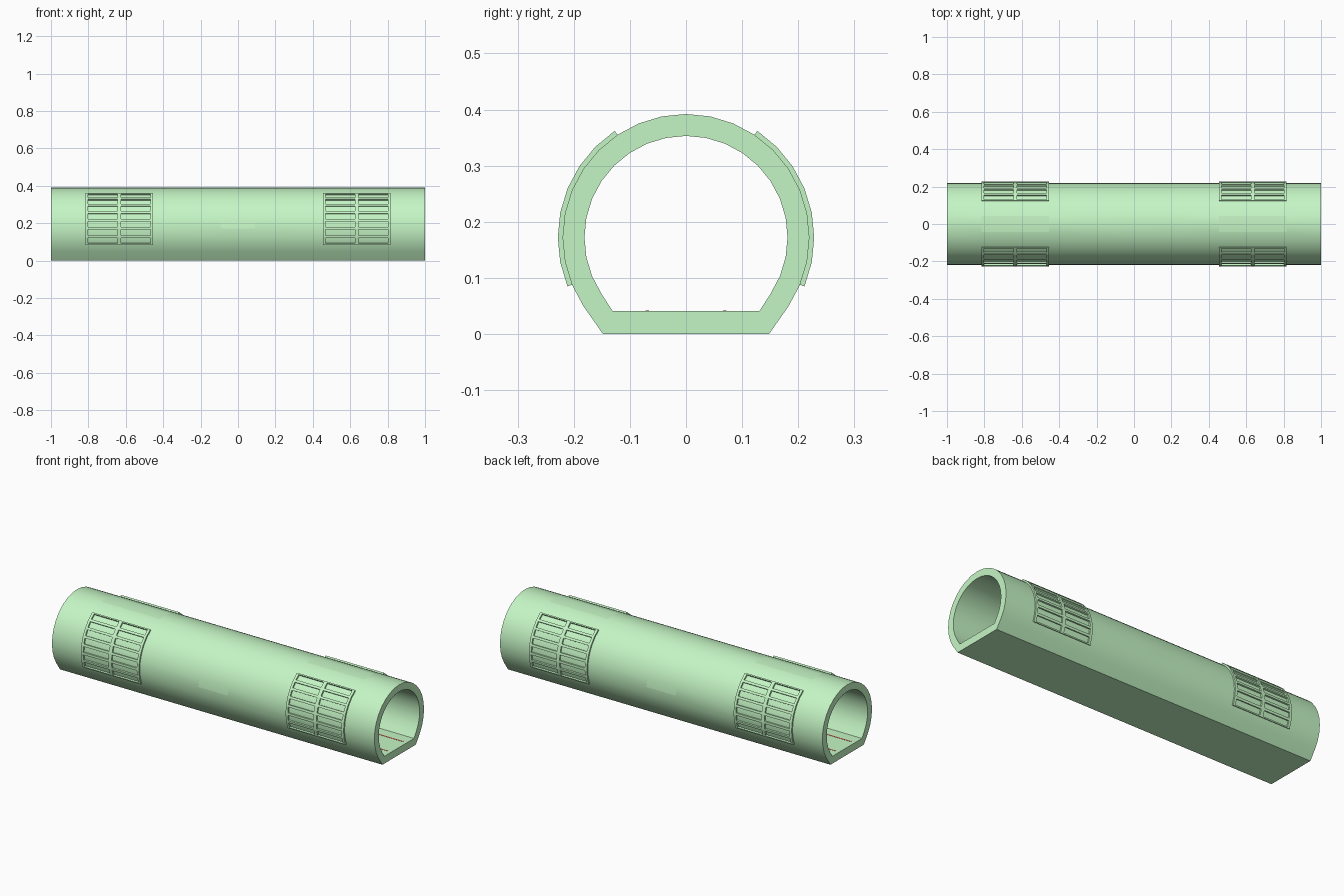
import bpy, bmesh, math

if "Cube" in bpy.data.objects:
    bpy.data.objects.remove(bpy.data.objects["Cube"])

CZ, R, RI = 0.172, 0.22, 0.181      # tube centre height, outer and inner radius
STEP = math.radians(11.25)          # one facet of the 32-sided round


def material(name, rgb):
    m = bpy.data.materials.new(name)
    m.diffuse_color = (*rgb, 1)
    m.use_nodes = True
    m.node_tree.nodes["Principled BSDF"].inputs["Base Color"].default_value = m.diffuse_color
    return m


GREEN = material("green", (0.56, 0.92, 0.56))
RED = material("red", (0.8, 0.08, 0.08))


def unit(u):
    """Point on the unit 32-gon, u counted in facets from +y."""
    k = math.floor(u)
    t = u - k
    a, b = k * STEP, (k + 1) * STEP
    return (math.cos(a) * (1 - t) + math.cos(b) * t,
            math.sin(a) * (1 - t) + math.sin(b) * t)


def finish(bm, name, mat=None):
    bmesh.ops.recalc_face_normals(bm, faces=bm.faces)
    me = bpy.data.meshes.new(name)
    bm.to_mesh(me)
    bm.free()
    ob = bpy.data.objects.new(name, me)
    bpy.context.collection.objects.link(ob)
    if mat:
        me.materials.append(mat)
    bpy.ops.object.select_all(action='DESELECT')
    ob.select_set(True)
    bpy.context.view_layer.objects.active = ob
    bpy.ops.object.shade_smooth_by_angle(angle=math.radians(30))
    return ob


def extrude_radial(bm, faces, factor):
    """Extrude faces and scale the new ones about the tube axis."""
    geom = bmesh.ops.extrude_face_region(bm, geom=faces)["geom"]
    for v in [g for g in geom if isinstance(g, bmesh.types.BMVert)]:
        v.co.y *= factor
        v.co.z = CZ + (v.co.z - CZ) * factor
    return [g for g in geom if isinstance(g, bmesh.types.BMFace)]


def shell(name, xs, us, r0, r1, mat=None, hole=lambda i, j: False):
    """Curved slab between radii r0 and r1, with optional open cells."""
    bm = bmesh.new()
    grid = []
    for x in xs:
        pts = [unit(u) for u in us]
        grid.append([bm.verts.new((x, y * r0, CZ + z * r0)) for y, z in pts])
    for i in range(len(xs) - 1):
        for j in range(len(us) - 1):
            if not hole(i, j):
                bm.faces.new((grid[i][j], grid[i + 1][j],
                              grid[i + 1][j + 1], grid[i][j + 1]))
    extrude_radial(bm, bm.faces[:], r1 / r0)
    return finish(bm, name, mat)


# Tube with flat base, and recesses for the centre band and roof windows
def profile(r, half, z0):
    arc = [(r * unit(k)[0], CZ + r * unit(k)[1]) for k in range(-3, 20)]
    return [(half, z0)] + arc + [(-half, z0)]


xs = [-1, -0.815, -0.455, -0.09, 0.09, 0.455, 0.815, 1]
outer, inner = profile(R, 0.148, 0), profile(RI, 0.131, 0.041)
n = len(outer)
bm = bmesh.new()
ro = [[bm.verts.new((x, y, z)) for y, z in outer] for x in xs]
ri = [[bm.verts.new((x, y, z)) for y, z in inner] for x in xs]
recess = []
for s in range(len(xs) - 1):
    for i in range(n):
        j = (i + 1) % n
        f = bm.faces.new((ro[s][i], ro[s][j], ro[s + 1][j], ro[s + 1][i]))
        bm.faces.new((ri[s][i], ri[s + 1][i], ri[s + 1][j], ri[s][j]))
        if (s == 3 and 4 <= i <= 19) or (s in (1, 5) and i in (11, 12)):
            recess.append(f)
for s in (0, -1):
    for i in range(n):
        j = (i + 1) % n
        bm.faces.new((ro[s][i], ro[s][j], ri[s][j], ri[s][i]))
RG = 0.215
floor = extrude_radial(bm, recess, RG / R)
bmesh.ops.delete(bm, geom=floor, context='FACES')
finish(bm, "tube_hull", GREEN)

# Grey centre band and roof windows, sunk just below the hull
shell("centre_band", [-0.09, 0.09], list(range(0, 17)), 0.205, RG)
for side, x0 in (("left", -0.815), ("right", 0.455)):
    shell("roof_window_" + side, [x0, x0 + 0.36], [7, 8, 9], 0.205, RG)

# Raised vent panels: seven slots high, two columns wide
M = 0.15
rows = [-2] + [k + t for k in range(-2, 5) for t in (M, 1 - M, 1)]
for side, x0 in (("left", -0.815), ("right", 0.455)):
    cols = [x0 + d for d in (0, 0.014, 0.17, 0.19, 0.346, 0.36)]
    for face in ("front", "back"):
        us = rows if face == "back" else [16 - u for u in rows]
        shell(f"vent_panel_{face}_{side}", cols, us, 0.218, 0.2285, GREEN,
              lambda i, j: i in (1, 3) and j % 3 == 1)

# Thin red guide strips on the inside floor
for side, y in (("front", -0.069), ("back", 0.069)):
    bm = bmesh.new()
    bmesh.ops.create_cube(bm, size=1)
    for v in bm.verts:
        v.co = (v.co.x * 1.95, y + v.co.y * 0.006, 0.041 + v.co.z * 0.002)
    finish(bm, "floor_strip_" + side, RED)
